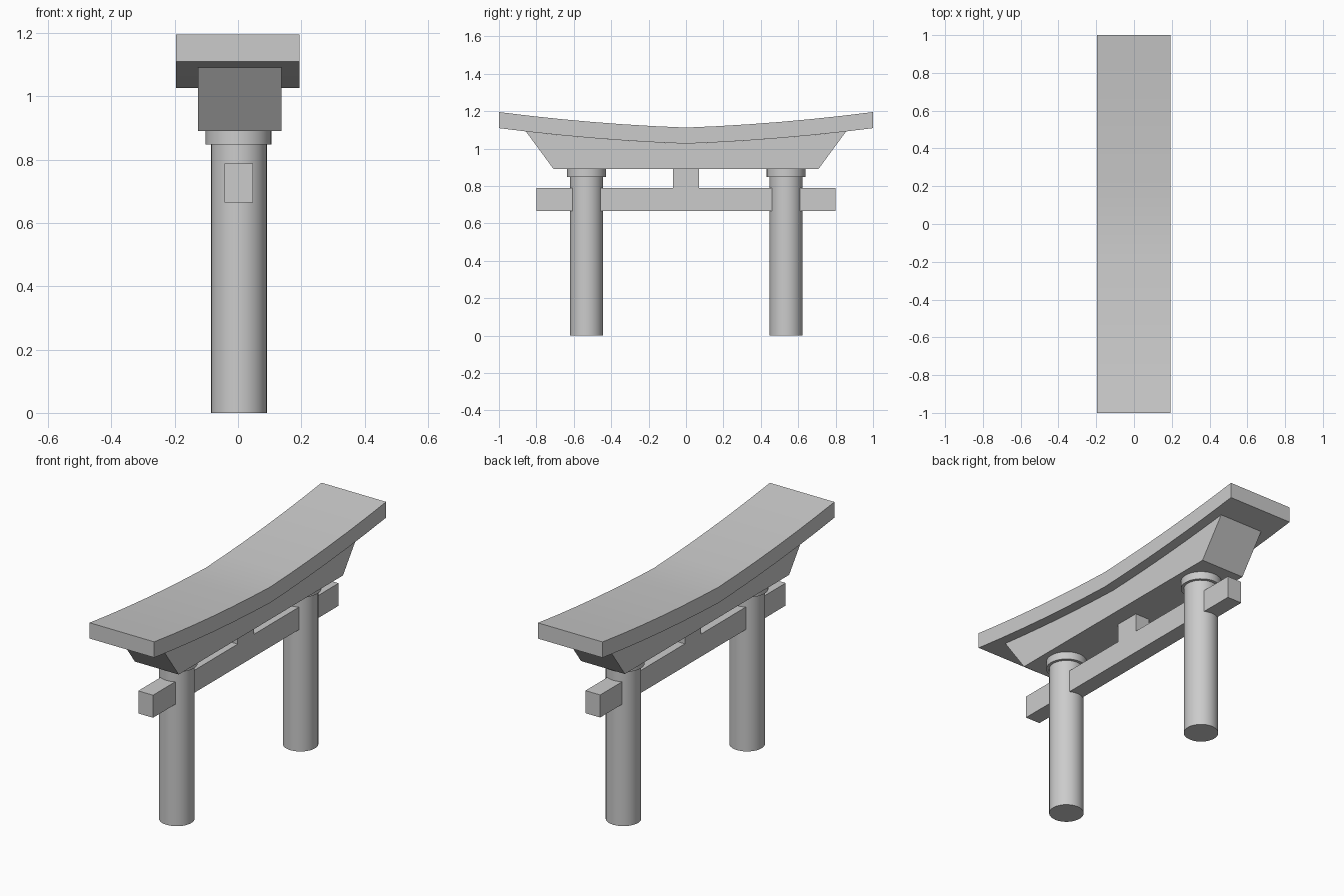
import bpy

cube = bpy.data.objects.get("Cube")
if cube:
    bpy.data.objects.remove(cube, do_unlink=True)

# Single plain colour
stone = bpy.data.materials.new("plain_grey")
stone.use_nodes = True
grey = (0.6, 0.6, 0.6, 1)
stone.diffuse_color = grey
stone.node_tree.nodes["Principled BSDF"].inputs["Base Color"].default_value = grey


def finish(obj, name):
    obj.name = name
    obj.data.materials.append(stone)
    bpy.ops.object.select_all(action="DESELECT")
    obj.select_set(True)
    bpy.context.view_layer.objects.active = obj
    bpy.ops.object.shade_smooth_by_angle(angle=0.5)
    return obj


def box(name, x, y, z):
    """Box from (min, max) ranges."""
    bpy.ops.mesh.primitive_cube_add(size=1, location=[sum(r) / 2 for r in (x, y, z)])
    obj = bpy.context.object
    obj.scale = [r[1] - r[0] for r in (x, y, z)]
    bpy.ops.object.transform_apply(location=False, rotation=False, scale=True)
    return finish(obj, name)


def cylinder(name, radius, x, y, z0, z1):
    bpy.ops.mesh.primitive_cylinder_add(vertices=32, radius=radius, depth=z1 - z0,
                                        location=(x, y, (z0 + z1) / 2))
    return finish(bpy.context.object, name)


def swept_beam(name, x0, x1, bottom, top):
    """Beam across x whose side is a strip between two rows of (y, z) points."""
    n = len(bottom)
    rows = [(x, *p) for x in (x0, x1) for p in bottom + top]
    faces = []
    for i in range(n - 1):
        b, c = i, i + 1
        t, u = n + i, n + i + 1
        faces += [(b, t, u, c), (2*n + b, 2*n + c, 2*n + u, 2*n + t)]  # sides
        faces += [(t, 2*n + t, 2*n + u, u), (b, c, 2*n + c, 2*n + b)]  # top, bottom
    faces += [(0, 2*n, 3*n, n), (n - 1, 2*n - 1, 4*n - 1, 3*n - 1)]    # ends
    mesh = bpy.data.meshes.new(name)
    mesh.from_pydata(rows, [], faces)
    mesh.update()
    obj = bpy.data.objects.new(name, mesh)
    bpy.context.collection.objects.link(obj)
    return finish(obj, name)


def sag(y):
    """Height of the roof underside, rising to both ends."""
    return 1.026 + 0.037 * abs(y) + 0.046 * y * y


# Curved roof beam
STEPS = 6
ys = [i / STEPS for i in range(-STEPS, STEPS + 1)]
swept_beam("roof_beam", -0.196, 0.194,
           [(y, sag(y)) for y in ys], [(y, sag(y) + 0.086) for y in ys])

# Lintel with slanted ends, fitted under the roof curve
swept_beam("upper_lintel", -0.127, 0.138,
           [(0.708 * y, 0.89) for y in ys],
           [(0.856 * y, sag(0.856 * y)) for y in ys])

# Tie beam and centre strut
box("tie_beam", (-0.042, 0.047), (-0.80, 0.80), (0.665, 0.788))
box("centre_strut", (-0.042, 0.047), (-0.07, 0.07), (0.78, 0.895))

# Pillars with collars
for side, y in (("front", -0.532), ("back", 0.535)):
    cylinder(side + "_pillar", 0.088, 0.003, y, 0, 0.87)
    cylinder(side + "_collar", 0.104, 0.002, y, 0.848, 0.892)
